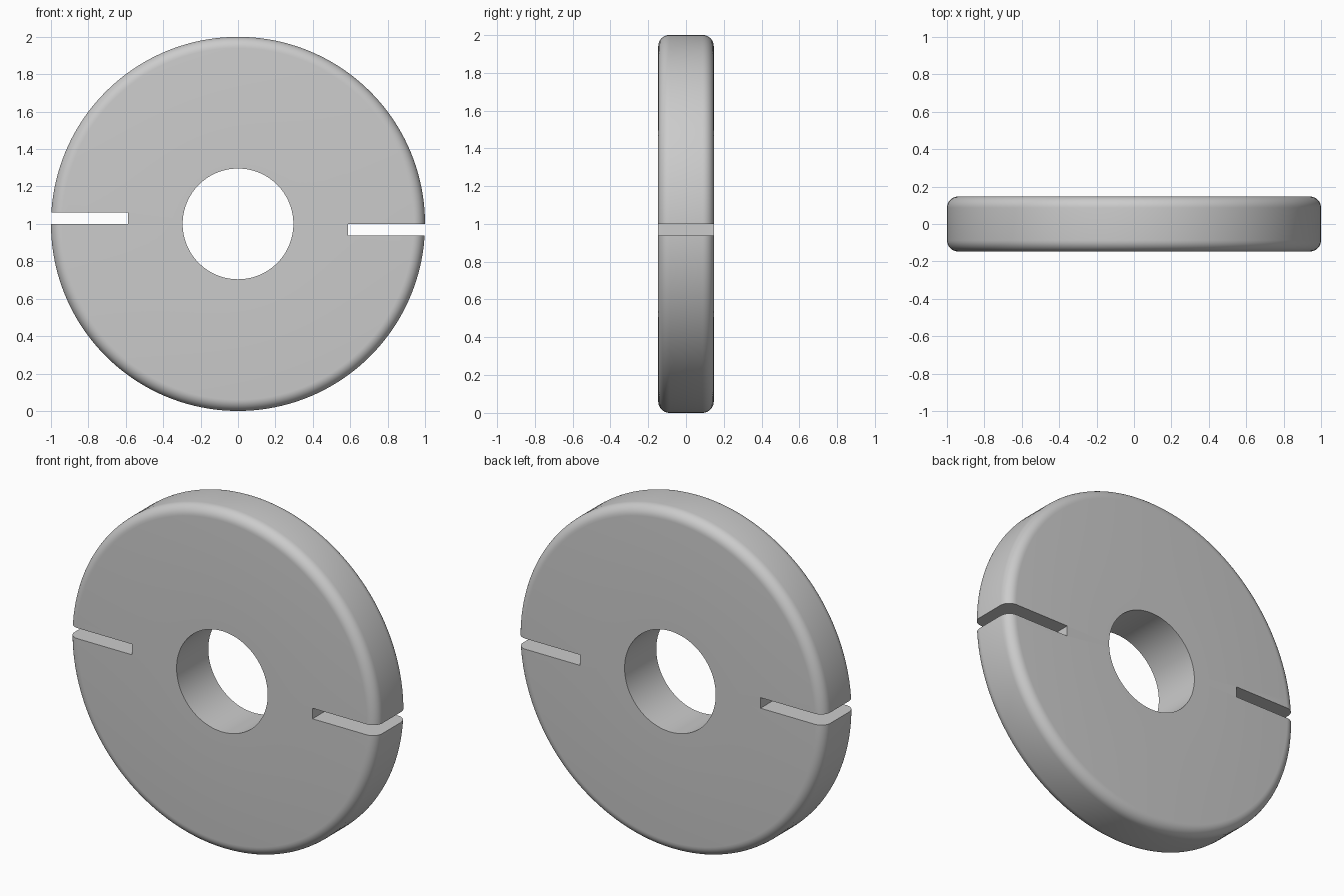
import bpy, bmesh
from math import pi, sin, cos, radians
from mathutils import Vector

if "Cube" in bpy.data.objects:
    bpy.data.objects.remove(bpy.data.objects["Cube"])

R, HOLE, HALF, FILLET = 1.0, 0.296, 0.147, 0.06
STEPS = 160

# Cross-section of the ring: straight bore, rounded outer edges
profile = [(HOLE, HALF), (HOLE, -HALF)]
for side in (-1, 1):
    for i in range(9):
        a = pi / 2 * (i / 8 if side < 0 else 1 - i / 8)
        profile.append((R - FILLET + FILLET * sin(a),
                        side * (HALF - FILLET + FILLET * cos(a))))

# Disc: spin the section round the y axis
bm = bmesh.new()
vs = [bm.verts.new((r, y, 1.0)) for r, y in profile]
es = [bm.edges.new((v, vs[(i + 1) % len(vs)])) for i, v in enumerate(vs)]
bmesh.ops.spin(bm, geom=vs + es, cent=(0, 0, 1), axis=(0, 1, 0),
               angle=2 * pi, steps=STEPS)
bmesh.ops.remove_doubles(bm, verts=bm.verts, dist=1e-5)
bmesh.ops.recalc_face_normals(bm, faces=bm.faces)
mesh = bpy.data.meshes.new("slotted_disc")
bm.to_mesh(mesh)
bm.free()
disc = bpy.data.objects.new("slotted_disc", mesh)
bpy.context.collection.objects.link(disc)


# Radial slots, offset to opposite sides of the centre line
def cut_slot(name, side):
    bpy.ops.mesh.primitive_cube_add(size=1, location=(side * 0.887, 0, 1 - side * 0.0311))
    cutter = bpy.context.object
    cutter.name = name
    cutter.scale = (0.6, 1, 0.062)
    cutter.hide_render = True
    mod = disc.modifiers.new(name, 'BOOLEAN')
    mod.operation = 'DIFFERENCE'
    mod.solver = 'EXACT'
    mod.object = cutter
    bpy.ops.object.select_all(action='DESELECT')
    disc.select_set(True)
    bpy.context.view_layer.objects.active = disc
    bpy.ops.object.modifier_apply(modifier=name)
    bpy.data.objects.remove(cutter)


for name, side in (("right_slot", 1), ("left_slot", -1)):
    cut_slot(name, side)

bpy.ops.object.shade_smooth_by_angle(angle=radians(30))
